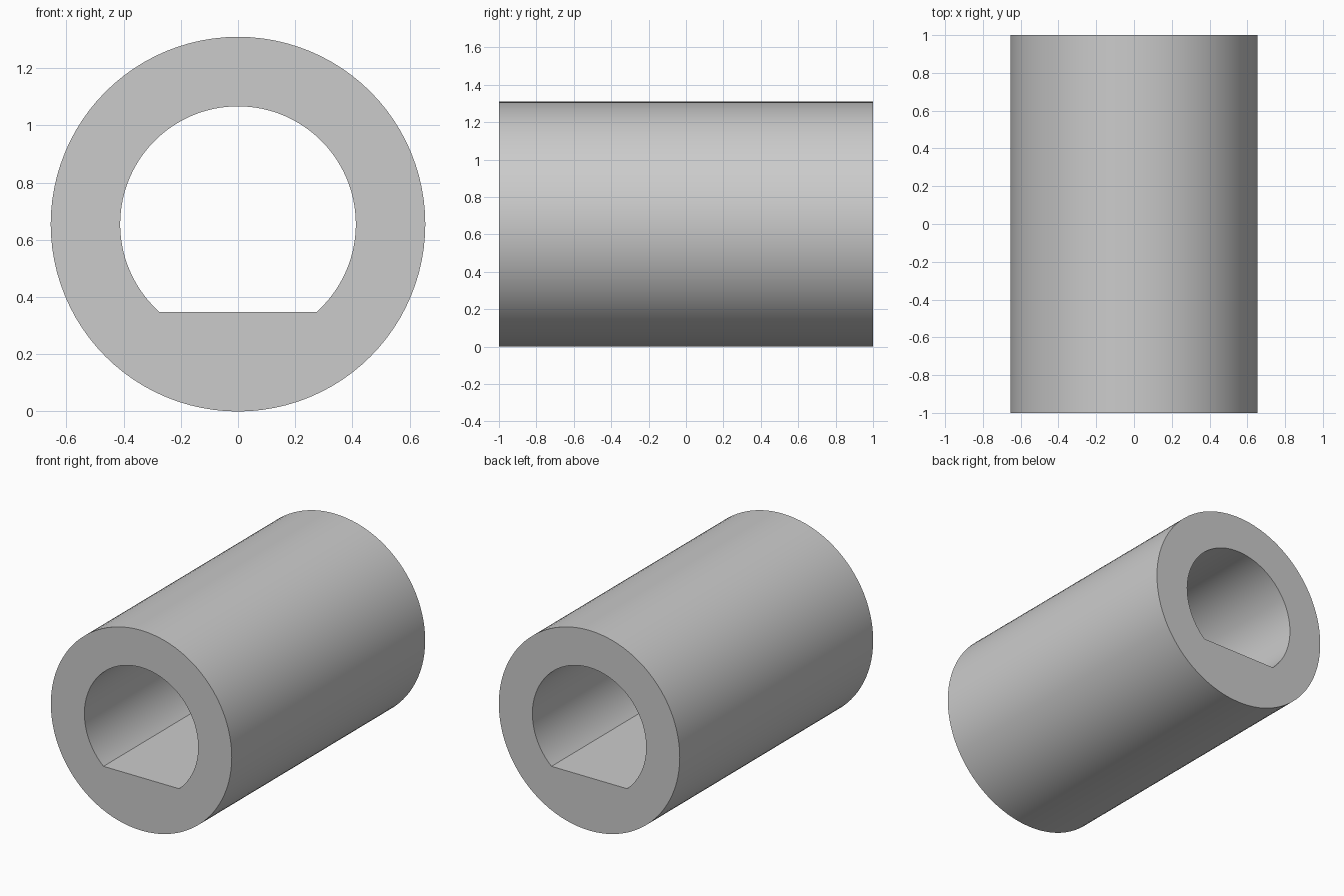
import bpy
import bmesh
from math import acos, cos, pi, sin
from mathutils import Vector

OUTER_RADIUS = 0.655
BORE_RADIUS = 0.412
FLAT_DROP = 0.308      # distance from the axis down to the flat
LENGTH = 2.0
SEGMENTS = 96

cube = bpy.data.objects.get("Cube")
if cube:
    bpy.data.objects.remove(cube, do_unlink=True)

grey = bpy.data.materials.new("plain grey")
grey.use_nodes = True
colour = (0.6, 0.6, 0.6, 1.0)
grey.diffuse_color = colour
grey.node_tree.nodes["Principled BSDF"].inputs["Base Color"].default_value = colour


def add_loop(bm, radius, angles):
    """Closed outline in the front plane, angles measured from straight down."""
    verts = [bm.verts.new((radius * sin(a), -LENGTH / 2, OUTER_RADIUS - radius * cos(a)))
             for a in angles]
    return [bm.edges.new((v, verts[i - 1])) for i, v in enumerate(verts)]


bm = bmesh.new()

# Round outside and D-shaped bore; the bore's closing edge is the flat
outline = add_loop(bm, OUTER_RADIUS, [2 * pi * i / SEGMENTS for i in range(SEGMENTS)])
start = acos(FLAT_DROP / BORE_RADIUS)
sweep = 2 * (pi - start)
outline += add_loop(bm, BORE_RADIUS,
                    [start + sweep * i / SEGMENTS for i in range(SEGMENTS + 1)])

# Fill the end face, then extrude it along the axis
bmesh.ops.triangle_fill(bm, edges=outline, use_beauty=True, normal=Vector((0, -1, 0)))
extruded = bmesh.ops.extrude_face_region(bm, geom=bm.faces[:], use_keep_orig=True)
moved = [g for g in extruded["geom"] if isinstance(g, bmesh.types.BMVert)]
bmesh.ops.translate(bm, verts=moved, vec=(0, LENGTH, 0))
bmesh.ops.recalc_face_normals(bm, faces=bm.faces[:])

mesh = bpy.data.meshes.new("sleeve")
bm.to_mesh(mesh)
bm.free()
mesh.materials.append(grey)
sleeve = bpy.data.objects.new("sleeve", mesh)
bpy.context.collection.objects.link(sleeve)

# Smooth walls with crisp rims and flat corners
bpy.ops.object.select_all(action="DESELECT")
sleeve.select_set(True)
bpy.context.view_layer.objects.active = sleeve
bpy.ops.object.shade_smooth_by_angle(angle=pi / 6)
